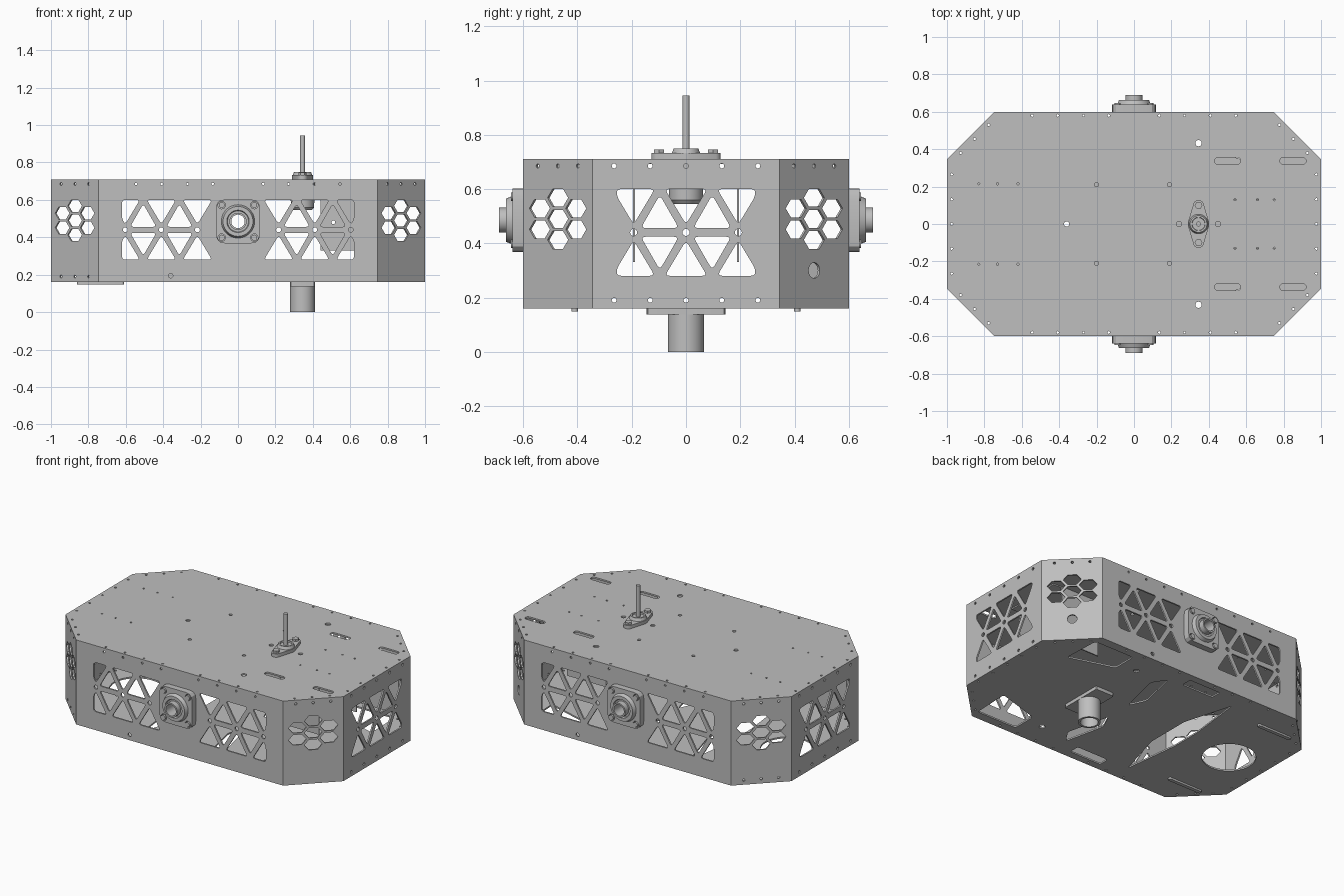
import bpy, bmesh
from math import sin, cos, pi, radians, sqrt
from mathutils import Matrix, Vector, geometry

cube = bpy.data.objects.get("Cube")
if cube:
    bpy.data.objects.remove(cube, do_unlink=True)

grey = bpy.data.materials.new("machined_grey")
grey.use_nodes = True
grey.diffuse_color = (0.52, 0.52, 0.52, 1)
grey.node_tree.nodes["Principled BSDF"].inputs["Base Color"].default_value = (0.52, 0.52, 0.52, 1)

BOTTOM, TOP, T = 0.16, 0.71, 0.01
LX, LY, CX, CY = 1.0, 0.6, 0.745, 0.345
SHAFT_X, HUB_Z, NODE_Z = 0.345, 0.485, 0.44


# ---------- helpers ----------
def finish(name, mesh, matrix):
    mesh.materials.clear()
    mesh.materials.append(grey)
    mesh.shade_smooth()
    mesh.set_sharp_from_angle(angle=radians(32))
    ob = bpy.data.objects.new(name, mesh)
    ob.matrix_world = matrix
    bpy.context.collection.objects.link(ob)
    return ob


def panel(name, outline, holes, thick, matrix):
    """Flat plate with holes, centred on the local xy plane."""
    cu = bpy.data.curves.new(name, 'CURVE')
    cu.dimensions, cu.fill_mode, cu.extrude = '2D', 'BOTH', thick / 2
    for loop in [outline] + holes:
        sp = cu.splines.new('POLY')
        sp.points.add(len(loop) - 1)
        for p, (x, y) in zip(sp.points, loop):
            p.co = (x, y, 0, 1)
        sp.use_cyclic_u = True
    tmp = bpy.data.objects.new(name + "_profile", cu)
    mesh = bpy.data.meshes.new_from_object(tmp)
    bpy.data.objects.remove(tmp)
    bpy.data.curves.remove(cu)
    return finish(name, mesh, matrix)


def lathe(name, profile, matrix, steps=40):
    """Revolve a closed (radius, height) profile about local z."""
    bm = bmesh.new()
    vs = [bm.verts.new((r, 0, z)) for r, z in profile]
    es = [bm.edges.new((vs[i - 1], vs[i])) for i in range(len(vs))]
    bmesh.ops.spin(bm, geom=vs + es, cent=(0, 0, 0), axis=(0, 0, 1), angle=2 * pi, steps=steps)
    bmesh.ops.remove_doubles(bm, verts=bm.verts, dist=1e-5)
    bmesh.ops.recalc_face_normals(bm, faces=bm.faces)
    mesh = bpy.data.meshes.new(name)
    bm.to_mesh(mesh)
    bm.free()
    return finish(name, mesh, matrix)


def circle(x, y, r, n=16):
    return [(x + r * cos(2 * pi * i / n), y + r * sin(2 * pi * i / n)) for i in range(n)]


def rect(x0, x1, y0, y1):
    return [(x0, y0), (x1, y0), (x1, y1), (x0, y1)]


def hull(pts):
    return [pts[i] for i in geometry.convex_hull_2d([Vector(p) for p in pts])]


def slot(x0, x1, y, r):
    return hull(circle(x0 + r, y, r) + circle(x1 - r, y, r))


def rounded(poly, r):
    out, n = [], len(poly)
    for i in range(n):
        a, b, c = (Vector(poly[(i + k) % n]) for k in (-1, 0, 1))
        p = b + (a - b).normalized() * min(r, (a - b).length * 0.45)
        q = b + (c - b).normalized() * min(r, (c - b).length * 0.45)
        out += [tuple(p.lerp(b, t).lerp(b.lerp(q, t), t)) for t in (0, 0.33, 0.67, 1)]
    return out


def clip_x(poly, limit, side):
    """Keep the part of a polygon with side * x <= side * limit."""
    out = []
    for a, b in zip(poly, poly[1:] + poly[:1]):
        if side * a[0] <= side * limit:
            out.append(a)
        if (a[0] - limit) * (b[0] - limit) < 0:
            t = (limit - a[0]) / (b[0] - a[0])
            out.append((limit, a[1] + t * (b[1] - a[1])))
    return out


def isogrid(cx, lo, hi, pitch=0.193):
    """Triangular lightening cuts around three nodes."""
    holes = []
    for s in (1, -1):
        tris = []
        for k in (-1, 0, 1):
            x = cx + k * pitch
            tris.append([(x, 0.03), (x + 0.078, 0.16), (x - 0.078, 0.16)])
        for k in (-0.5, 0.5):
            x = cx + k * pitch
            tris.append([(x - 0.07, 0.016), (x + 0.07, 0.016), (x, 0.138)])
        for t in tris:
            t = clip_x(clip_x(t, hi, 1), lo, -1)
            holes.append(rounded([(x, NODE_Z + s * y) for x, y in t], 0.018))
    return holes + [circle(cx + k * pitch, NODE_Z, 0.013) for k in (-1, 0, 1)]


def honeycomb():
    """Seven-cell honeycomb, widened across the corner panel."""
    p = 0.0775
    cells = [(0, 0), (0, p), (0, -p)] + [(a * 0.067, b * p / 2) for a in (-1, 1) for b in (-1, 1)]
    return [[(x * sqrt(2), 0.49 + y) for x, y in circle(a, b, 0.038, 6)] for a, b in cells]


def wall_matrix(x, y, angle, inset):
    n = Vector((cos(angle), sin(angle), 0))
    t, up = Vector((-n.y, n.x, 0)), Vector((0, 0, 1))
    m = Matrix((t, up, n)).transposed().to_4x4()
    m.translation = Vector((x, y, 0)) - n * inset
    return m


def level(z, x=0, y=0):
    return Matrix.Translation((x, y, z))


# ---------- walls ----------
def wall(name, x, y, angle, half, holes):
    panel(name, rect(-half, half, BOTTOM + T, TOP - T), holes, T, wall_matrix(x, y, angle, T / 2))


LONG = [s * k for s in (-1, 1) for k in (0.135, 0.27, 0.408, 0.545)]
SHORT = [-0.265, -0.132, 0, 0.132, 0.265]
CORNER = [-0.105, 0, 0.105]

for name, s in (("front", -1), ("back", 1)):
    holes = isogrid(-0.41, -0.62, 0) + isogrid(0.41, 0, 0.62)
    holes += [circle(0, HUB_Z, 0.06, 32)] + [circle(x, 0.685, 0.007, 8) for x in LONG]
    holes.append(circle(-0.36, 0.195, 0.012))
    wall(name + "_wall", 0, s * LY, s * pi / 2, CX, holes)

for name, s in (("left", 1), ("right", -1)):
    holes = isogrid(0, -0.255, 0.255)
    holes += [circle(y, z, 0.009, 10) for y in SHORT for z in (0.685, 0.19)]
    wall(name + "_wall", s * LX, 0, 0 if s > 0 else pi, CY, holes)
    for end, e in (("front", -1), ("back", 1)):
        rows = (0.685,) if s > 0 else (0.685, 0.19)
        holes = honeycomb() + [circle(x, z, 0.008, 10) for x in CORNER for z in rows]
        if s > 0 and e > 0:
            holes.append(circle(0, 0.3, 0.029, 20))
        angle = pi / 2 - s * e * pi / 4 if e > 0 else -pi / 2 + s * pi / 4
        angle = e * (pi / 4 if s > 0 else 3 * pi / 4)
        wall(f"{end}_{name}_corner_wall", s * (LX + CX) / 2, e * (LY + CY) / 2, angle,
             (LX - CX) / sqrt(2), holes)

# ---------- top and bottom plates ----------
octagon = hull([(a * x, b * y) for a in (-1, 1) for b in (-1, 1) for x, y in ((LX, CY), (CX, LY))])

rim = [circle(x, s * 0.58, 0.007, 8) for x in LONG for s in (-1, 1)]
rim += [circle(s * 0.975, y, 0.007, 8) for y in SHORT for s in (-1, 1)]
rim += [circle(a * (0.852 + k), b * (0.455 - k), 0.007, 8)
        for a in (-1, 1) for b in (-1, 1) for k in (-0.075, 0, 0.075)]

holes = rim + [circle(x, 0, 0.014) for x in (-0.36, 0.24, 0.45)]
for s in (-1, 1):
    holes += [slot(x, x + 0.14, s * 0.337, 0.019) for x in (0.43, 0.78)]
    holes += [circle(x, s * 0.21, 0.011) for x in (-0.2, 0.19)]
    holes += [circle(x, s * 0.215, 0.006, 8) for x in (-0.83, -0.73, -0.62)]
    holes += [circle(x, s * 0.13, 0.006, 8) for x in (0.54, 0.66, 0.75)]
    holes.append(circle(SHAFT_X, s * 0.432, 0.017))
panel("top_plate", octagon, holes, T, level(TOP - T / 2))

holes = rim + [circle(-0.73, 0, 0.16, 40)]
holes.append(rounded([(-0.355, -0.48), (-0.26, -0.15), (-0.26, 0.15), (-0.355, 0.48),
                      (-0.4, 0.1), (-0.4, -0.1)], 0.02))
for s in (-1, 1):
    for quad in ([(0.76, 0.29), (0.75, 0.54), (0.46, 0.54), (0.46, 0.38)],
                 [(0.12, 0.09), (0.19, 0.38), (0.13, 0.47), (0.07, 0.2)]):
        holes.append(rounded([(x, s * y) for x, y in quad], 0.02))
    holes.append(rounded([(x, s * y) for x, y in rect(-0.2, 0.03, 0.48, 0.55)], 0.015))
    holes.append(circle(SHAFT_X, s * 0.432, 0.018))
panel("bottom_plate", octagon, holes, T, level(BOTTOM + T / 2))

for name, s in (("front", -1), ("back", 1)):
    # runner strip under the floor
    panel(name + "_runner", slot(-0.86, -0.61, s * 0.41, 0.012), [], 0.012, level(BOTTOM - 0.006))
    # hanging bracket inside
    panel(name + "_bracket", rect(0.44, 0.72, 0.33, TOP - T), [circle(0.51, 0.48, 0.01)], 0.008,
          wall_matrix(0, s * 0.192, -pi / 2, 0))
    panel(name + "_bracket_flange", rect(0.44, 0.78, s * 0.16 - 0.032, s * 0.16 + 0.032), [], 0.008,
          level(TOP - T - 0.004))

# ---------- side hub bearings ----------
for name, s in (("front", -1), ("back", 1)):
    bolts = [(a * 0.087, HUB_Z + b * 0.087) for a in (-1, 1) for b in (-1, 1)]
    plate = rounded(rect(-0.117, 0.117, HUB_Z - 0.117, HUB_Z + 0.117), 0.045)
    panel(name + "_hub_flange", plate, [circle(0, HUB_Z, 0.06, 32)] + [circle(x, z, 0.02) for x, z in bolts],
          0.04, wall_matrix(0, s * LY, s * pi / 2, -0.02))
    hub = wall_matrix(0, s * LY, s * pi / 2, 0) @ Matrix.Translation((0, HUB_Z, 0))
    lathe(name + "_hub", [(0.036, -0.03), (0.062, -0.03), (0.062, 0.035), (0.09, 0.038), (0.08, 0.063),
                          (0.06, 0.063), (0.056, 0.055), (0.046, 0.055), (0.046, 0.09), (0.036, 0.09)], hub)
    for i, (x, z) in enumerate(bolts):
        lathe(f"{name}_hub_bolt_{i + 1}", [(0, 0), (0.016, 0), (0.016, 0.046), (0, 0.046)],
              wall_matrix(0, s * LY, s * pi / 2, 0) @ Matrix.Translation((x, z, 0)), 12)

# ---------- upright shaft and its bearing ----------
diamond = hull(circle(0, 0, 0.057, 32) + circle(0, 0.1, 0.028) + circle(0, -0.1, 0.028))
panel("shaft_flange", diamond, [], 0.022, level(TOP + 0.011, SHAFT_X))
lathe("shaft_bearing", [(0.013, 0.015), (0.055, 0.015), (0.045, 0.04), (0.036, 0.04), (0.034, 0.032), (0.013, 0.032)],
      level(TOP, SHAFT_X))
for name, s in (("front", -1), ("back", 1)):
    lathe(name + "_shaft_bolt", [(0, 0.02), (0.021, 0.02), (0.021, 0.036), (0, 0.036)], level(TOP, SHAFT_X, s * 0.1), 6)
lathe("shaft", [(0, 0.56), (0.013, 0.56), (0.013, 0.945), (0, 0.945)], level(0, SHAFT_X), 24)
lathe("inner_bearing", [(0, 0.545), (0.05, 0.545), (0.062, 0.56), (0.066, 0.7), (0, 0.7)], level(0, SHAFT_X))

# ---------- lower socket ----------
panel("socket_flange", rounded(rect(-0.067, 0.067, -0.145, 0.145), 0.01), [], 0.022, level(0.149, SHAFT_X))
lathe("socket", [(0.053, 0), (0.067, 0), (0.067, 0.142), (0, 0.142), (0, 0.11), (0.053, 0.11)], level(0, SHAFT_X))
